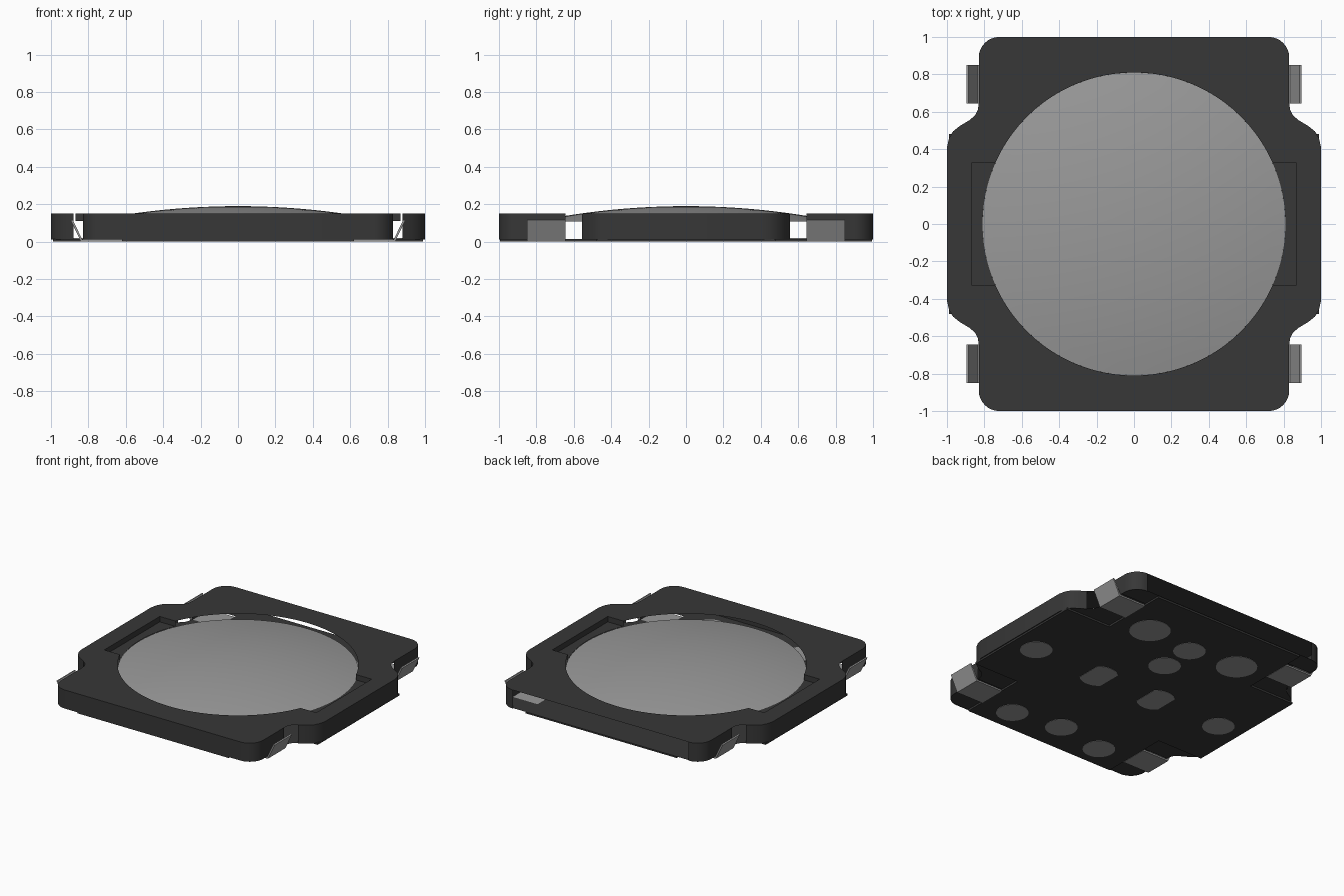
import bpy, bmesh, math
from mathutils import Vector

cube = bpy.data.objects.get("Cube")
if cube:
    bpy.data.objects.remove(cube)


def material(name, value):
    m = bpy.data.materials.new(name)
    m.use_nodes = True
    colour = (value, value, value, 1)
    m.diffuse_color = colour
    bsdf = m.node_tree.nodes["Principled BSDF"]
    bsdf.inputs["Base Color"].default_value = colour
    bsdf.inputs["Roughness"].default_value = 0.6
    return m


DARK = material("dark plastic", 0.038)
GREY = material("grey metal", 0.32)
TOP, FLOOR, POCKET = 0.15, 0.016, 0.11
DOME_R, POCKET_X, POCKET_Y = 0.81, 0.87, 0.325


def finish(name, bm, mat):
    me = bpy.data.meshes.new(name)
    bm.to_mesh(me)
    bm.free()
    me.materials.append(mat)
    ob = bpy.data.objects.new(name, me)
    bpy.context.collection.objects.link(ob)
    return ob


def arc(cx, cy, r, start, end, steps):
    return [(cx + r * math.cos(start + (end - start) * i / steps),
             cy + r * math.sin(start + (end - start) * i / steps))
            for i in range(steps + 1)]


def four_way(quarter):
    """Mirror one corner of an outline into a closed loop."""
    left = [(-x, y) for x, y in reversed(quarter)]
    half = quarter + left
    return half + [(x, -y) for x, y in reversed(half)]


def sheet(bm, loops, z):
    """Flat sheet; loops after the first are holes."""
    edges = []
    for loop in loops:
        vs = [bm.verts.new((x, y, z)) for x, y in loop]
        edges += [bm.edges.new((vs[i - 1], vs[i])) for i in range(len(vs))]
    bmesh.ops.triangle_fill(bm, use_beauty=True, edges=edges, normal=(0, 0, 1))


def wall(bm, a, b, low, high):
    bm.faces.new([bm.verts.new((*p, z)) for p, z in
                  ((a, low), (b, low), (b, high), (a, high))])


def prism(bm, points, low, high, caps=True):
    vs = [bm.verts.new((x, y, low)) for x, y in points]
    ret = bmesh.ops.extrude_face_region(bm, geom=[bm.faces.new(vs)])
    for v in ret["geom"]:
        if isinstance(v, bmesh.types.BMVert):
            v.co.z = high
    bmesh.ops.recalc_face_normals(bm, faces=bm.faces)


# Body outline: rounded wing, open concave notch, rounded corner
wing = [(1, 0.41), (0.99, 0.455), (0.968, 0.495), (0.93, 0.525), (0.88, 0.555)]
notch = [(0.85, 0.58), (0.835, 0.61), (0.83, 0.645)]
corner = arc(0.72, 0.89, 0.11, 0, math.pi / 2, 8)
outline = four_way(wing + notch + corner)

# Top sheet with a round opening joined to the side pockets
a0 = math.asin(POCKET_Y / DOME_R)
upper = arc(0, 0, DOME_R, a0, math.pi - a0, 40)
opening = [(POCKET_X, POCKET_Y)] + upper + [(-POCKET_X, POCKET_Y)]
opening += [(x, -y) for x, y in reversed(opening)]
bm = bmesh.new()
sheet(bm, [outline, opening], TOP)
finish("top_cover", bm, DARK)

# Outer walls; the back and the four concave notches stay open
bm = bmesh.new()
for i in range(len(outline)):
    a, b = outline[i - 1], outline[i]
    mx, my = (a[0] + b[0]) / 2, (a[1] + b[1]) / 2
    back_side = my > 0.99 and abs(mx) < 0.1
    in_notch = 0.56 < abs(my) < 0.64 and abs(mx) > 0.8
    if not (back_side or in_notch):
        wall(bm, a, b, 0.012, TOP)
bmesh.ops.remove_doubles(bm, verts=bm.verts, dist=0.0005)
bmesh.ops.recalc_face_normals(bm, faces=bm.faces)
walls = finish("outer_walls", bm, DARK)

# Shallow side pockets
for side, label in ((1, "left"), (-1, "right")):
    bm = bmesh.new()
    rim = arc(0, 0, DOME_R, -a0, a0, 14)
    ends = [(POCKET_X, -POCKET_Y), (POCKET_X, POCKET_Y)]
    flip = lambda p: (side * p[0], p[1])
    sheet(bm, [[flip(p) for p in rim + ends[::-1]]], POCKET)
    path = [rim[0]] + ends + [rim[-1]]
    for a, b in zip(path, path[1:]):
        wall(bm, flip(a), flip(b), POCKET, TOP)
    finish(label + "_pocket", bm, DARK)

# Floor sheet with slots for the terminals
slot = [(0.62, 0.645), (0.62, 0.855), (0.83, 0.855)]
bm = bmesh.new()
sheet(bm, [four_way(wing + notch + slot + corner)], FLOOR)
finish("floor", bm, DARK)

# Raised cross under the floor
bm = bmesh.new()
prism(bm, four_way([(0.99, 0.48), (0.62, 0.48), (0.62, 0.995)]), 0.002, 0.0155)
finish("base_plate", bm, DARK)

# Contact discs set into the floor: x, y, radius, half width of flat sides
discs = [(0.38, 0.62, 0.14), (0, 0.58, 0.11), (0, 0.32, 0.11), (0.25, -0.07, 0.13),
         (0.80, -0.07, 0.11), (0.38, -0.82, 0.11), (0, -0.76, 0.11)]
bm = bmesh.new()
for x, y, r in discs:
    limit = 0.1 if r == 0.13 else r
    for side in ((1, -1) if x else (1,)):
        ring = arc(0, 0, r, 0, math.tau, 32)[:-1]
        ring = [p for p in ring if abs(p[0]) <= limit + 0.001]
        prism(bm, [(side * x + px, y + py) for px, py in ring], 0, FLOOR + 0.003)
finish("contact_discs", bm, GREY)

# Bent terminals at the four notches
profile = [(0.62, 0), (0.84, 0), (0.895, 0.115), (0.884, 0.118),
           (0.833, 0.012), (0.62, 0.012)]
for sx, xname in ((1, "left"), (-1, "right")):
    for sy, yname in ((1, "back"), (-1, "front")):
        bm = bmesh.new()
        face = bm.faces.new([bm.verts.new((sx * x, sy * 0.645, z)) for x, z in profile])
        ret = bmesh.ops.extrude_face_region(bm, geom=[face])
        moved = [v for v in ret["geom"] if isinstance(v, bmesh.types.BMVert)]
        bmesh.ops.translate(bm, verts=moved, vec=Vector((0, sy * 0.205, 0)))
        bmesh.ops.recalc_face_normals(bm, faces=bm.faces)
        finish(f"{yname}_{xname}_terminal", bm, GREY)

# Shallow metal dome
bm = bmesh.new()
bmesh.ops.create_circle(bm, cap_ends=False, radius=DOME_R, segments=96)
previous = list(bm.verts)
for step in range(11, 0, -1):
    k = step / 12
    ring = [bm.verts.new(v.co * (k * 12 / (step + 1))) for v in previous]
    for i in range(len(ring)):
        bm.faces.new((previous[i - 1], previous[i], ring[i], ring[i - 1]))
    previous = ring
bm.faces.new(previous)
for v in bm.verts:
    v.co.z = 0.19 - 0.125 * v.co.xy.length_squared
bmesh.ops.recalc_face_normals(bm, faces=bm.faces)
if sum(f.normal.z for f in bm.faces) < 0:
    bmesh.ops.reverse_faces(bm, faces=bm.faces)
dome = finish("dome", bm, GREY)

# Smooth the curved parts
bpy.ops.object.select_all(action="DESELECT")
for ob in (dome, walls):
    ob.select_set(True)
    bpy.context.view_layer.objects.active = ob
bpy.ops.object.shade_smooth_by_angle(angle=math.radians(30))
